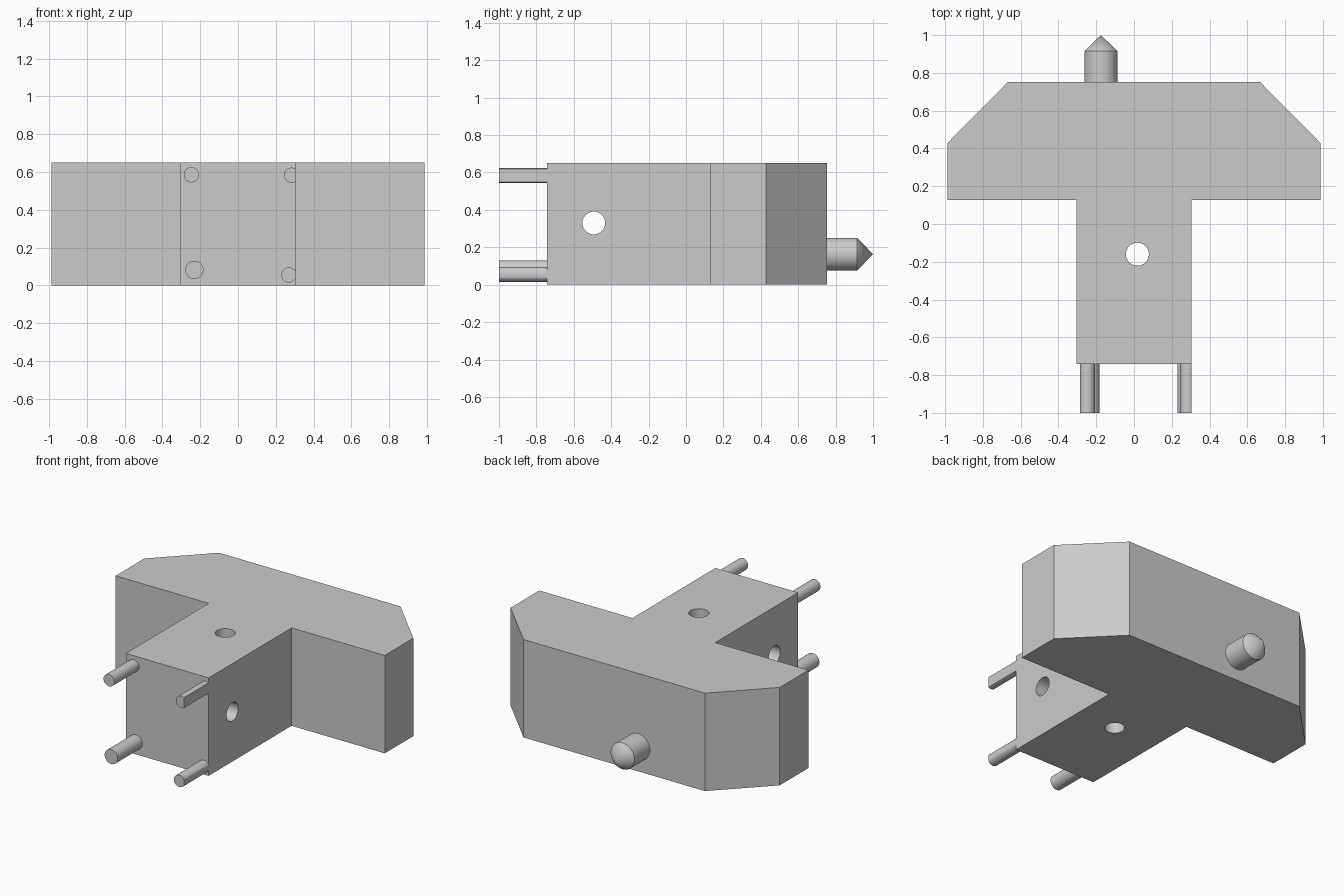
import bpy, bmesh
from math import radians, pi
from mathutils import Matrix, Vector

if "Cube" in bpy.data.objects:
    bpy.data.objects.remove(bpy.data.objects["Cube"])

HEIGHT = 0.65
STEM_X = 0.304     # half width of the stem
FRONT_Y = -0.742   # front face of the stem
BACK_Y = 0.753     # back face of the head


def finish(bm, name):
    bmesh.ops.recalc_face_normals(bm, faces=bm.faces)
    mesh = bpy.data.meshes.new(name)
    bm.to_mesh(mesh)
    bm.free()
    obj = bpy.data.objects.new(name, mesh)
    bpy.context.collection.objects.link(obj)
    return obj


def activate(obj):
    bpy.ops.object.select_all(action='DESELECT')
    obj.select_set(True)
    bpy.context.view_layer.objects.active = obj


def smooth(obj):
    activate(obj)
    bpy.ops.object.shade_smooth_by_angle(angle=radians(30))


def rod(name, centre, radius, length, axis, clip_x=None):
    """Cylinder along an axis, optionally cut flat at x = clip_x."""
    bm = bmesh.new()
    turn = Vector((0, 0, 1)).rotation_difference(Vector(axis)).to_matrix().to_4x4()
    bmesh.ops.create_cone(bm, cap_ends=True, segments=48, radius1=radius,
                          radius2=radius, depth=length,
                          matrix=Matrix.Translation(centre) @ turn)
    if clip_x is not None:
        bmesh.ops.bisect_plane(bm, geom=bm.verts[:] + bm.edges[:] + bm.faces[:],
                               plane_co=(clip_x, 0, 0), plane_no=(1, 0, 0),
                               clear_outer=True)
        bmesh.ops.holes_fill(bm, edges=[e for e in bm.edges if e.is_boundary])
    return finish(bm, name)


# T-shaped body with chamfered back corners
half = [(STEM_X, FRONT_Y), (STEM_X, 0.128), (0.988, 0.128),
        (0.988, 0.428), (0.666, BACK_Y)]
outline = half + [(-x, y) for x, y in reversed(half)]
bm = bmesh.new()
base = bm.faces.new([bm.verts.new((x, y, 0)) for x, y in outline])
top = bmesh.ops.extrude_face_region(bm, geom=[base], use_keep_orig=True)
bmesh.ops.translate(bm, vec=(0, 0, HEIGHT),
                    verts=[v for v in top['geom'] if isinstance(v, bmesh.types.BMVert)])
body = finish(bm, "body")

# Vertical and sideways holes through the stem
for name, centre, axis in (("vertical_hole", (0.018, -0.16, HEIGHT / 2), (0, 0, 1)),
                           ("side_hole", (0, -0.493, 0.33), (1, 0, 0))):
    cutter = rod(name, centre, 0.061, 1.0, axis)
    cutter.hide_render = True
    mod = body.modifiers.new(name, 'BOOLEAN')
    mod.operation = 'DIFFERENCE'
    mod.solver = 'EXACT'
    mod.object = cutter
    activate(body)
    bpy.ops.object.modifier_apply(modifier=mod.name)
    bpy.data.objects.remove(cutter)
smooth(body)

# Four front pins; the right-hand ones are flush with the stem side
for name, x, z, r, clip in (("upper_left_pin", -0.247, 0.585, 0.04, None),
                            ("lower_left_pin", -0.231, 0.082, 0.048, None),
                            ("upper_right_pin", 0.284, 0.583, 0.04, STEM_X),
                            ("lower_right_pin", 0.269, 0.055, 0.04, STEM_X)):
    pin = rod(name, (x, (FRONT_Y - 1) / 2, z), r, 1 + FRONT_Y, (0, 1, 0), clip)
    smooth(pin)

# Pointed peg on the back
bm = bmesh.new()
centre = Vector((-0.175, 0, 0.163))
profile = [(0, BACK_Y), (0.0875, BACK_Y), (0.0875, 0.915), (0, 1.0)]
verts = [bm.verts.new(centre + Vector((r, y, 0))) for r, y in profile]
edges = [bm.edges.new(pair) for pair in zip(verts, verts[1:])]
bmesh.ops.spin(bm, geom=verts + edges, cent=centre, axis=(0, 1, 0),
               angle=2 * pi, steps=48)
bmesh.ops.remove_doubles(bm, verts=bm.verts, dist=0.0005)
smooth(finish(bm, "back_peg"))
